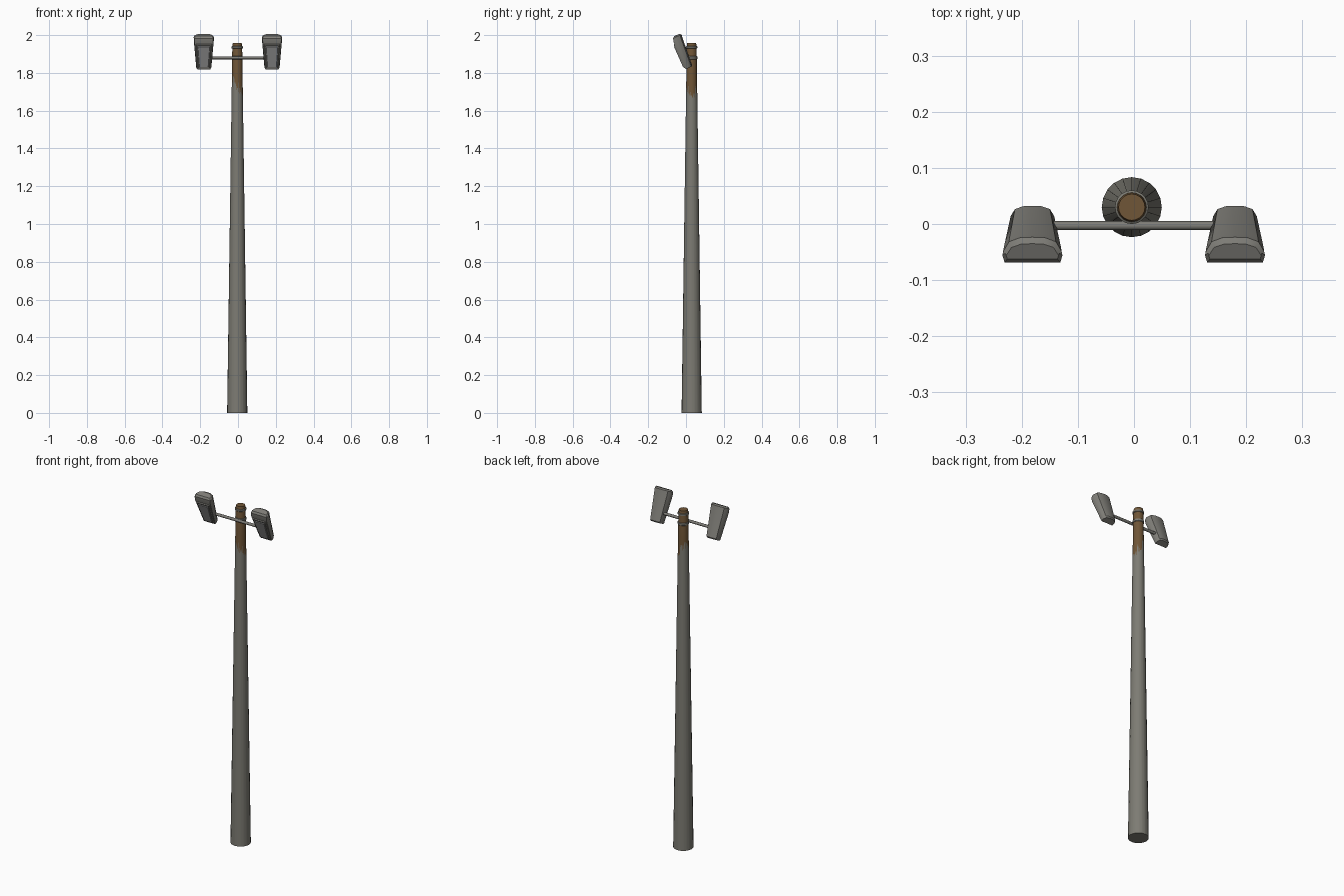
import bpy, bmesh, math, random
from mathutils import Vector, Matrix

if "Cube" in bpy.data.objects:
    bpy.data.objects.remove(bpy.data.objects["Cube"])

random.seed(4)
CX, CY = -0.004, 0.03


def material(name, rgb):
    m = bpy.data.materials.new(name)
    m.diffuse_color = (*rgb, 1)
    m.use_nodes = True
    m.node_tree.nodes["Principled BSDF"].inputs["Base Color"].default_value = m.diffuse_color
    return m


GREY = material("weathered grey", (0.205, 0.20, 0.172))
RUST = material("rust brown", (0.16, 0.092, 0.038))
STEEL = material("lamp grey", (0.21, 0.205, 0.185))
LENS = material("lens grey", (0.31, 0.31, 0.31))


def loft(name, rings, mats, rule=None, matrix=None, angle=30):
    """Skin a stack of closed rings and cap both ends."""
    bm = bmesh.new()
    vs = [[bm.verts.new(p) for p in r] for r in rings]
    n = len(rings[0])
    for a, b in zip(vs, vs[1:]):
        for i in range(n):
            bm.faces.new((a[i], a[(i + 1) % n], b[(i + 1) % n], b[i]))
    bm.faces.new(vs[0][::-1])
    bm.faces.new(vs[-1])
    bmesh.ops.recalc_face_normals(bm, faces=bm.faces)
    if rule:
        for f in bm.faces:
            f.material_index = rule(f)
    if matrix:
        bm.transform(matrix)
    me = bpy.data.meshes.new(name)
    bm.to_mesh(me)
    bm.free()
    for m in mats:
        me.materials.append(m)
    ob = bpy.data.objects.new(name, me)
    bpy.context.collection.objects.link(ob)
    bpy.ops.object.select_all(action='DESELECT')
    ob.select_set(True)
    bpy.context.view_layer.objects.active = ob
    bpy.ops.object.shade_smooth_by_angle(angle=math.radians(angle))
    return ob


def circle(r, z, sides=20, sub=1, x=CX, y=CY):
    c = [Vector((x + r * math.cos(2 * math.pi * i / sides),
                 y + r * math.sin(2 * math.pi * i / sides), z)) for i in range(sides)]
    return [c[i].lerp(c[(i + 1) % sides], k / sub) for i in range(sides) for k in range(sub)]


# tapered pole, rusty at the top with a jagged streaked edge
N, SUB = 20, 3
limits = [1.73 - 0.035 * math.cos(2 * math.pi * i / (N * SUB)) + random.uniform(-0.03, 0.03)
          for i in range(N * SUB)]


def rust_rule(f):
    c = f.calc_center_median()
    if abs(f.normal.z) > 0.9:
        return 1 if c.z > 1 else 0
    a = math.atan2(c.y - CY, c.x - CX) % (2 * math.pi)
    return 1 if c.z > limits[int(a / (2 * math.pi) * N * SUB)] else 0


heights = [0] + [1.65 + 0.01 * i for i in range(15)] + [1.945]
rings = [circle(0.0535 - 0.0275 * z / 1.945, z, N, SUB) for z in heights]
rings.append(circle(0.0235, 1.957, N, SUB))
loft("pole", rings, [GREY, RUST], rust_rule)

# collars round the pole head
for name, z, h in (("top_collar", 1.935, 0.007), ("arm_collar", 1.88, 0.009)):
    loft(name, [circle(0.026, z - h), circle(0.030, z - h * 0.6),
                circle(0.030, z + h * 0.6), circle(0.026, z + h)], [GREY])

# cross arm
rot = Matrix.Translation((0, -0.003, 1.88)) @ Matrix.Rotation(math.pi / 2, 4, 'Y')
loft("cross_arm", [circle(0.008, z, 12, x=0, y=0) for z in (-0.165, 0.165)], [STEEL], matrix=rot, angle=40)


# lamp heads: local x across, -y front, z along the lamp
def shell(w, t, z, front=0.0):
    half = [(0.93, front), (1, front + 0.25 * t), (0.97, 0.5 * t),
            (0.78, 0.84 * t), (0.42, 0.98 * t)]
    pts = [(w * a, b, z) for a, b in half] + [(0, t, z)]
    return pts + [(-w * a, b, z) for a, b in half[::-1]]


def plate(w0, w1, z0, z1, y0, y1, s):
    return [[(-w0, y, z0), (w0, y, z0), (w1, y, z1), (-w1, y, z1)] if not k else
            [(-w0 + s, y, z0 + s), (w0 - s, y, z0 + s), (w1 - s, y, z1 - s), (-w1 + s, y, z1 - s)]
            for k, y in ((0, y0), (1, y1))]


for side, x in (("left", -0.181), ("right", 0.18)):
    m = Matrix.Translation((x, -0.040, 1.905)) @ Matrix.Rotation(math.radians(24), 4, 'X')
    loft(side + "_lamp_housing",
         [shell(0.037, 0.034, -0.094), shell(0.040, 0.040, -0.088),
          shell(0.0525, 0.052, 0.062), shell(0.0535, 0.055, 0.083, 0.006),
          shell(0.048, 0.046, 0.091, 0.016)],
         [STEEL], matrix=m, angle=35)
    # raised frame and glass on the front
    loft(side + "_lamp_frame", plate(0.033, 0.043, -0.088, 0.054, 0.001, -0.005, 0.004),
         [STEEL], matrix=m, angle=20)
    loft(side + "_lamp_glass", plate(0.026, 0.034, -0.080, 0.043, -0.004, -0.008, 0.003),
         [LENS], matrix=m, angle=20)
